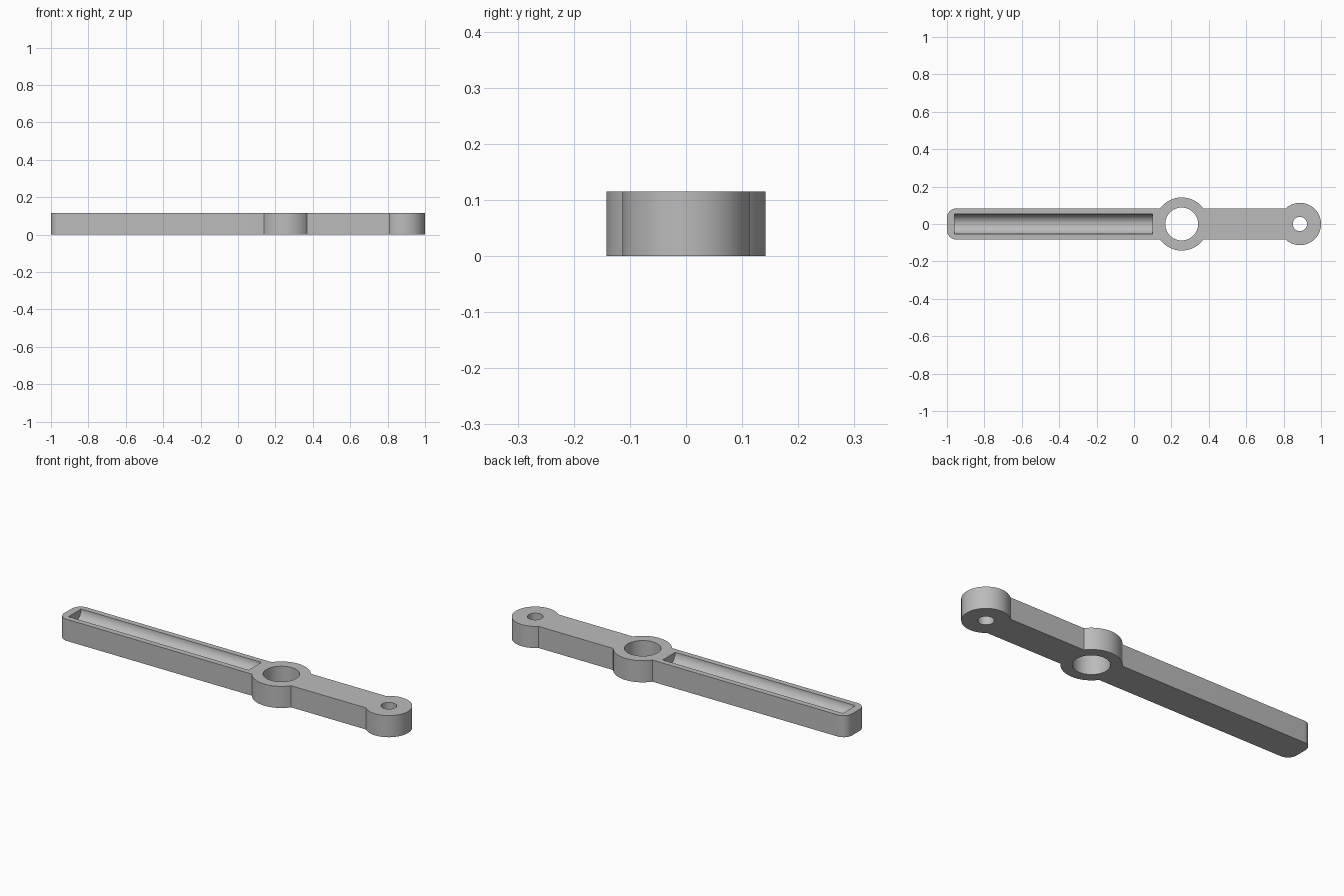
import bpy, bmesh
from math import sin, cos, pi, asin
from mathutils import Matrix

cube = bpy.data.objects.get("Cube")
if cube:
    bpy.data.objects.remove(cube)

HEIGHT, HALF = 0.115, 0.083
PIVOT_X, PIVOT_R, PIVOT_HOLE = 0.255, 0.142, 0.088
TIP_X, TIP_R, TIP_HOLE = 0.887, 0.113, 0.038
CORNER = 0.05
SLOT_START, SLOT_END, SLOT_R = -0.96, 0.10, 0.053

gray = bpy.data.materials.new("plain gray")
gray.use_nodes = True
gray.diffuse_color = (0.5, 0.5, 0.5, 1)
gray.node_tree.nodes["Principled BSDF"].inputs["Base Color"].default_value = (0.5, 0.5, 0.5, 1)


def arc(cx, cy, r, a0, a1, n):
    return [(cx + r * cos(a0 + (a1 - a0) * i / n), cy + r * sin(a0 + (a1 - a0) * i / n))
            for i in range(n + 1)]


def make_object(name, bm):
    bmesh.ops.recalc_face_normals(bm, faces=bm.faces)
    mesh = bpy.data.meshes.new(name)
    bm.to_mesh(mesh)
    bm.free()
    mesh.materials.append(gray)
    obj = bpy.data.objects.new(name, mesh)
    bpy.context.collection.objects.link(obj)
    return obj


def cylinder_cutter(name, radius, depth, matrix):
    bm = bmesh.new()
    bmesh.ops.create_cone(bm, cap_ends=True, segments=64, radius1=radius,
                          radius2=radius, depth=depth, matrix=matrix)
    obj = make_object(name, bm)
    obj.hide_render = True
    obj.hide_set(True)
    return obj


# Upper half of the outline, from the rounded end to the tip, then mirrored
pivot_angle = asin(HALF / PIVOT_R)
tip_angle = asin(HALF / TIP_R)
upper = arc(-1 + CORNER, HALF - CORNER, CORNER, pi, pi / 2, 10)
upper += arc(PIVOT_X, 0, PIVOT_R, pi - pivot_angle, pivot_angle, 32)
upper += arc(TIP_X, 0, TIP_R, pi - tip_angle, 0, 40)
outline = upper + [(x, -y) for x, y in reversed(upper[:-1])]

# Solid lever arm
bm = bmesh.new()
face = bm.faces.new([bm.verts.new((x, y, 0)) for x, y in outline])
top = bmesh.ops.extrude_face_region(bm, geom=[face])["geom"]
bmesh.ops.translate(bm, vec=(0, 0, HEIGHT),
                    verts=[v for v in top if isinstance(v, bmesh.types.BMVert)])
lever = make_object("lever_arm", bm)

# Pivot hole, tip hole and round-bottomed groove
cutters = [
    cylinder_cutter("pivot_hole_cutter", PIVOT_HOLE, 1, Matrix.Translation((PIVOT_X, 0, 0))),
    cylinder_cutter("tip_hole_cutter", TIP_HOLE, 1, Matrix.Translation((TIP_X, 0, 0))),
    cylinder_cutter("groove_cutter", SLOT_R, SLOT_END - SLOT_START,
                    Matrix.Translation(((SLOT_START + SLOT_END) / 2, 0, HEIGHT))
                    @ Matrix.Rotation(pi / 2, 4, 'Y')),
]
bpy.context.view_layer.objects.active = lever
lever.select_set(True)
for cutter in cutters:
    mod = lever.modifiers.new(cutter.name, 'BOOLEAN')
    mod.operation = 'DIFFERENCE'
    mod.solver = 'EXACT'
    mod.object = cutter
    bpy.ops.object.modifier_apply(modifier=mod.name)
    bpy.data.objects.remove(cutter)
bpy.ops.object.shade_smooth_by_angle(angle=pi / 6)
